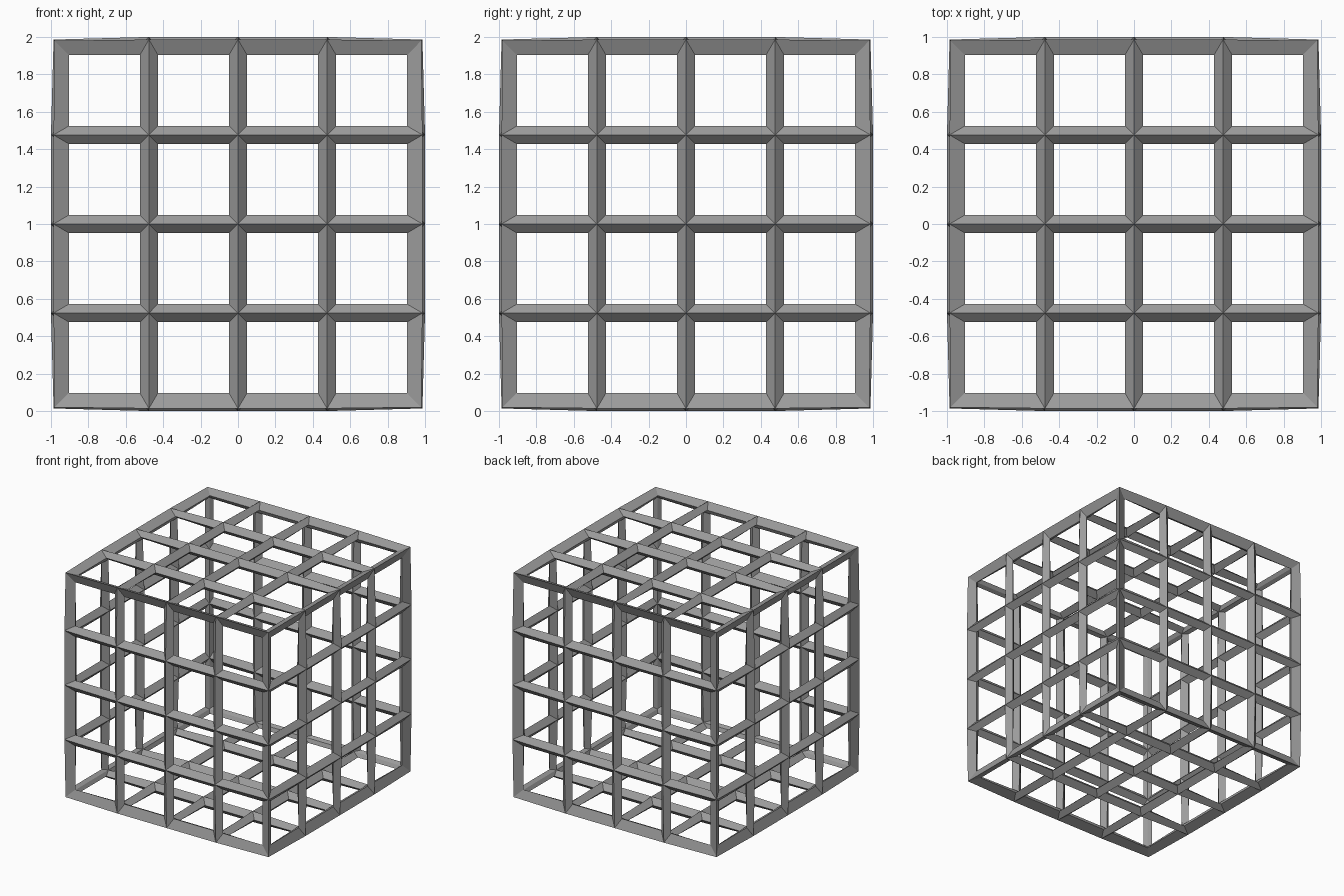
import bpy, bmesh
from mathutils import Matrix

if "Cube" in bpy.data.objects:
    bpy.data.objects.remove(bpy.data.objects["Cube"])

THICKNESS = 0.0952            # bar thickness
HALF = 1.0 - THICKNESS / 2    # half size of the cube along the bar centres

# Cube shell divided into a 4 x 4 grid on every side
bm = bmesh.new()
bmesh.ops.create_cube(bm, size=2 * HALF)
bmesh.ops.subdivide_edges(bm, edges=bm.edges[:], cuts=3, use_grid_fill=True)
bmesh.ops.recalc_face_normals(bm, faces=bm.faces[:])
bm.transform(Matrix.Translation((0, 0, 1)))
mesh = bpy.data.meshes.new("lattice_cube")
bm.to_mesh(mesh)
bm.free()
cage = bpy.data.objects.new("lattice_cube", mesh)
bpy.context.collection.objects.link(cage)

# Every grid edge becomes a diamond-section bar
wire = cage.modifiers.new("bars", 'WIREFRAME')
wire.thickness = THICKNESS
wire.offset = 0.0
wire.use_even_offset = True
wire.use_replace = True

# Dark grey bars
grey = bpy.data.materials.new("dark_grey")
grey.diffuse_color = (0.33, 0.33, 0.33, 1)
grey.use_nodes = True
grey.node_tree.nodes["Principled BSDF"].inputs["Base Color"].default_value = grey.diffuse_color
mesh.materials.append(grey)
